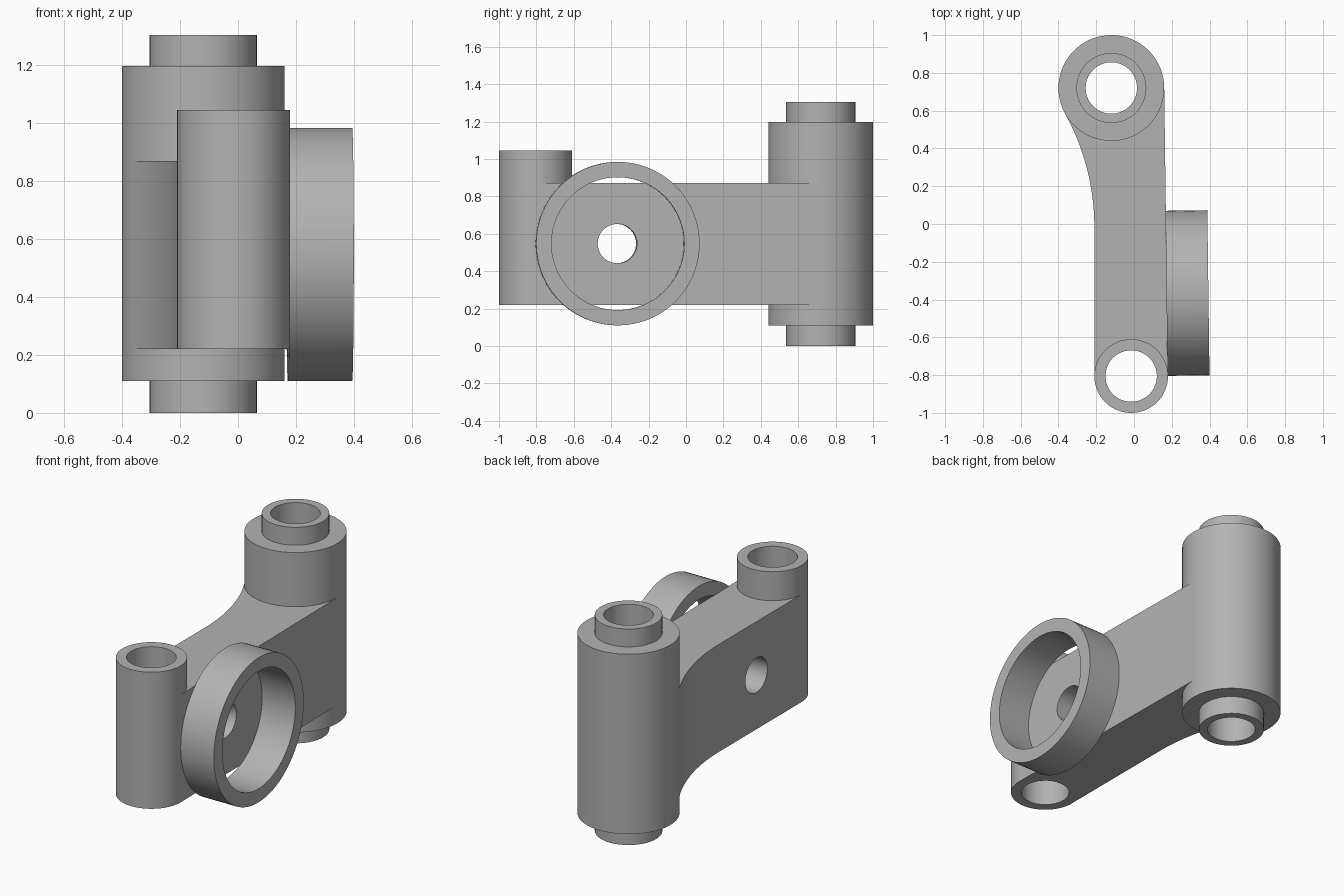
import bpy, bmesh, math
from mathutils import Matrix, Vector

if "Cube" in bpy.data.objects:
    bpy.data.objects.remove(bpy.data.objects["Cube"])

SEG = 96
TILT = 0.0131                       # slight slant of the flat side of the web
REAR, FRONT = (-0.12, 0.72), (-0.015, -0.805)

grey = bpy.data.materials.new("grey metal")
grey.diffuse_color = (0.45, 0.45, 0.45, 1)
grey.use_nodes = True
grey.node_tree.nodes["Principled BSDF"].inputs["Base Color"].default_value = grey.diffuse_color


def finish(name, bm):
    bmesh.ops.recalc_face_normals(bm, faces=bm.faces)
    mesh = bpy.data.meshes.new(name)
    bm.to_mesh(mesh)
    bm.free()
    mesh.materials.append(grey)
    obj = bpy.data.objects.new(name, mesh)
    bpy.context.collection.objects.link(obj)
    return obj


def prism(name, points, z0, z1):
    bm = bmesh.new()
    face = bm.faces.new([bm.verts.new((x, y, z0)) for x, y in points])
    top = bmesh.ops.extrude_face_region(bm, geom=[face])["geom"]
    bmesh.ops.translate(bm, vec=(0, 0, z1 - z0),
                        verts=[v for v in top if isinstance(v, bmesh.types.BMVert)])
    return finish(name, bm)


def post(name, centre, radius, z0, z1):
    pts = [(centre[0] + radius * math.cos(2 * math.pi * i / SEG),
            centre[1] + radius * math.sin(2 * math.pi * i / SEG)) for i in range(SEG)]
    return prism(name, pts, z0, z1)


def side_disc(name, radius, d0, d1):
    """Cylinder square to the slanted side, from depth d0 to d1 along its normal."""
    obj = post(name, (0, 0), radius, d0, d1)
    place = (Matrix.Translation(Vector((0.174, -0.367, 0.547)))
             @ Matrix.Rotation(TILT, 4, 'Z') @ Matrix.Rotation(math.pi / 2, 4, 'Y'))
    obj.data.transform(place)
    return obj


def combine(target, other, operation):
    mod = target.modifiers.new(operation, 'BOOLEAN')
    mod.operation, mod.solver, mod.object = operation, 'EXACT', other
    bpy.context.view_layer.objects.active = target
    bpy.ops.object.modifier_apply(modifier=mod.name)
    bpy.data.objects.remove(other)


# Web: flat on one side, sweeping out to the rear barrel on the other
RHO = 1.24
outline = [(REAR[0] + 0.28 * math.cos(TILT), REAR[1] + 0.28 * math.sin(TILT)), REAR]
outline += [(-0.21 - RHO + RHO * math.cos(a), -0.016 + RHO * math.sin(a))
            for a in [0.505 * i / 24 for i in range(24, -1, -1)]]
outline += [(-0.21, FRONT[1]),
            (FRONT[0] + 0.195 * math.cos(TILT), FRONT[1] + 0.195 * math.sin(TILT))]
bracket = prism("bracket", outline, 0.22, 0.87)

# Rear barrel with its collar, and the front post
combine(bracket, post("rear_barrel", REAR, 0.28, 0.11, 1.197), 'UNION')
combine(bracket, post("rear_collar", REAR, 0.185, 0, 1.305), 'UNION')
combine(bracket, post("front_post", FRONT, 0.195, 0.22, 1.045), 'UNION')

# Side ring standing on the flat side
ring = side_disc("side_ring", 0.437, -0.002, 0.22)
combine(ring, side_disc("ring_bore", 0.355, -0.1, 0.4), 'DIFFERENCE')
combine(bracket, ring, 'UNION')

# Bores through both posts and the web
combine(bracket, post("rear_bore", REAR, 0.136, -0.2, 1.6), 'DIFFERENCE')
combine(bracket, post("front_bore", FRONT, 0.136, -0.2, 1.6), 'DIFFERENCE')
combine(bracket, side_disc("web_bore", 0.105, -0.7, 0.1), 'DIFFERENCE')

bpy.ops.object.select_all(action='DESELECT')
bracket.select_set(True)
bpy.context.view_layer.objects.active = bracket
bpy.ops.object.shade_smooth_by_angle(angle=math.radians(25))
